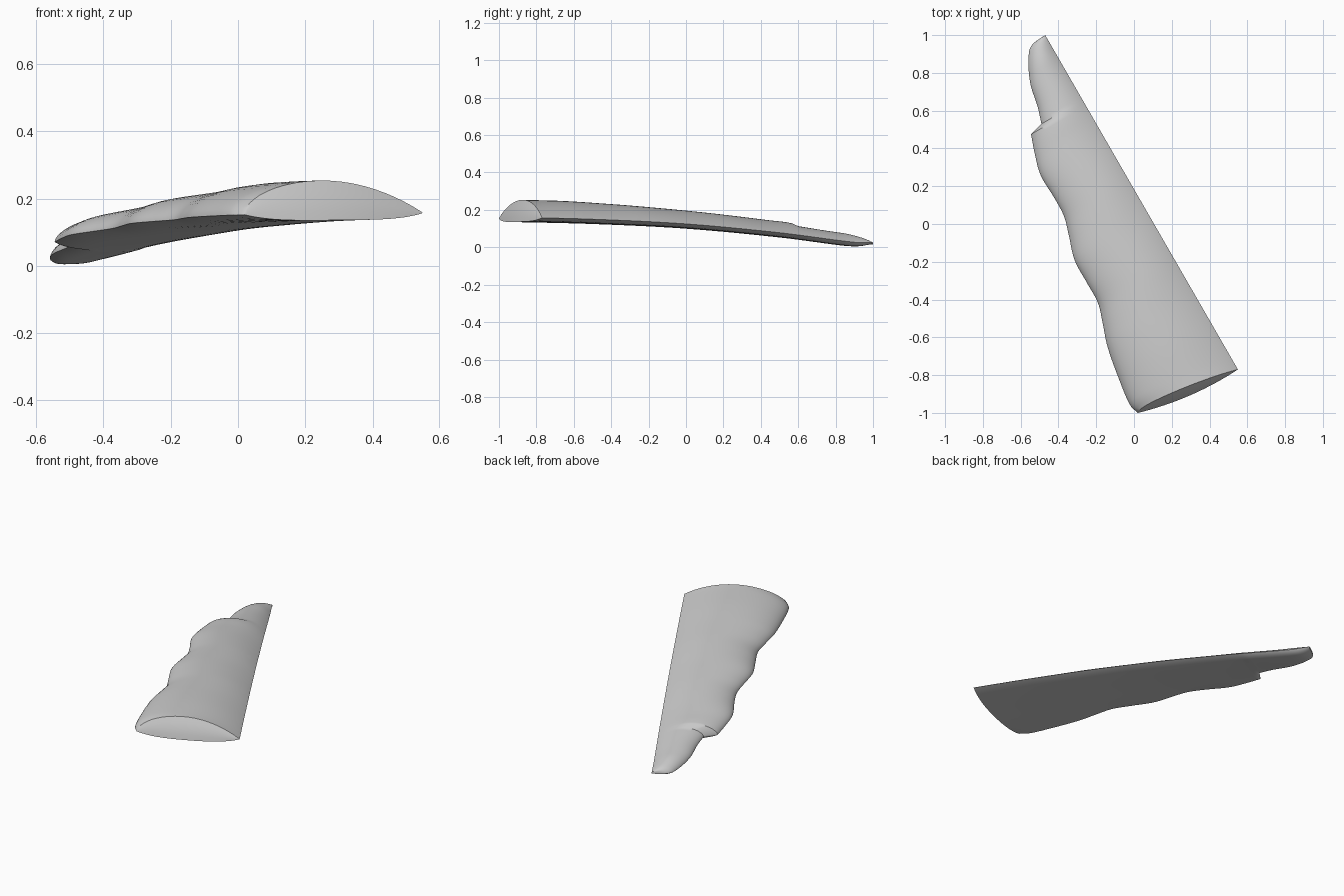
import bpy, bmesh, math
from mathutils import Vector

cube = bpy.data.objects.get("Cube")
if cube:
    bpy.data.objects.remove(cube)

# Straight back edge: origin, long axis and width axis
START, END = Vector((0.55, -0.77)), Vector((-0.47, 1.0))
LENGTH = (END - START).length
AXIS = (END - START).normalized()
SIDE = Vector((-AXIS.y, AXIS.x))

# Wavy finger edge, as plan points, before and after the notch
GRIP = [(0.02, -1), (-0.02, -0.96), (-0.08, -0.82), (-0.14, -0.65), (-0.165, -0.53),
        (-0.19, -0.42), (-0.25, -0.31), (-0.315, -0.19), (-0.345, -0.06), (-0.37, 0.04),
        (-0.42, 0.135), (-0.495, 0.26), (-0.525, 0.37), (-0.545, 0.475)]
TIP = [(-0.49, 0.53), (-0.51, 0.62), (-0.55, 0.75), (-0.557, 0.9), (-0.53, 0.96), (-0.47, 1)]
UNDER = [(-1, 0.137), (-0.5, 0.125), (0, 0.1), (0.5, 0.053), (0.9, 0.002), (1, 0)]
HEIGHT = [(0, 0.1), (0.3, 0.098), (1, 0.077), (1.5, 0.066), (1.63, 0.064),
          (1.645, 0.053), (2.1, 0.045)]


def to_edge(points):
    return [((Vector(p) - START).dot(AXIS), (Vector(p) - START).dot(SIDE)) for p in points]


def interp(knots, x):
    """Smooth Hermite interpolation through sorted knots."""
    x = min(max(x, knots[0][0]), knots[-1][0])
    i = 0
    while i < len(knots) - 2 and x > knots[i + 1][0]:
        i += 1

    def slope(k):
        a, b = knots[max(k - 1, 0)], knots[min(k + 1, len(knots) - 1)]
        return (b[1] - a[1]) / (b[0] - a[0])
    (x0, y0), (x1, y1) = knots[i], knots[i + 1]
    d = x1 - x0
    t = (x - x0) / d
    return (y0 * (1 + 2 * t) * (1 - t) ** 2 + slope(i) * d * t * (1 - t) ** 2
            + y1 * t * t * (3 - 2 * t) + slope(i + 1) * d * t * t * (t - 1))


grip_edge, tip_edge = to_edge(GRIP), to_edge(TIP)
notch = (grip_edge[-1][0] + tip_edge[0][0]) / 2


def width(s):
    return max(0.0, interp(grip_edge if s < notch else tip_edge, s))


def dome(t):
    peak = 0.55
    if t < peak:
        return (1 - (1 - t / peak) ** 2) ** 0.95
    return (1 - ((t - peak) / (1 - peak)) ** 2) ** 0.6


N = 24


def section(s):
    """Upper and lower point rows across the grip at distance s."""
    upper, lower = [], []
    end = math.sqrt(max(0, 1 - max(0, (s - 1.9) / (LENGTH - 1.9)) ** 2))
    fade = max(0, 1 - s / 0.5)
    left_s = s + 0.065 * fade
    w = width(left_s)
    for i in range(N + 1):
        t = (1 - math.cos(math.pi * i / N)) / 2
        f = dome(t)
        base_s = s + (0.065 * t - 0.1 * t * (1 - t)) * fade
        for row, sp in ((upper, base_s + 0.05 * f * fade), (lower, base_s)):
            p = START + AXIS * sp + SIDE * (w * t)
            edge = interp(UNDER, p.y) + 0.015 + 0.01 * (1 - t)
            if row is upper:
                z = edge + interp(HEIGHT, s) * f * end
            else:
                z = edge - 0.019 * (1 - abs(2 * t - 1) ** 4) * end
            row.append(Vector((p.x, p.y, z)))
    return upper, lower


# Stations along the grip, close together at the notch and rounded tip
stations = [notch * i / 64 for i in range(64)] + [grip_edge[-1][0], tip_edge[0][0]]
span = LENGTH - tip_edge[0][0]
stations += [tip_edge[0][0] + span * math.sin(math.pi / 2 * i / 28) for i in range(1, 29)]
stations.sort()

bm = bmesh.new()
rows = [[[bm.verts.new(p) for p in row] for row in section(s)] for s in stations]
for (u0, l0), (u1, l1) in zip(rows, rows[1:]):
    for i in range(N):
        bm.faces.new((u0[i], u1[i], u1[i + 1], u0[i + 1]))
        bm.faces.new((l0[i], l0[i + 1], l1[i + 1], l1[i]))

# Softly rounded butt end
top, bottom = rows[0]
previous = bottom
for k in range(1, 5):
    a = k / 4
    if k == 4:
        current = top
    else:
        current = []
        for b, t in zip(bottom, top):
            p = b.co.lerp(t.co, a)
            p.xy -= AXIS * (0.25 * (t.co.z - b.co.z) * a * (1 - a))
            current.append(bm.verts.new(p))
    for i in range(N):
        bm.faces.new((previous[i], current[i], current[i + 1], previous[i + 1]))
    previous = current

bmesh.ops.remove_doubles(bm, verts=bm.verts, dist=0.0004)
bmesh.ops.recalc_face_normals(bm, faces=bm.faces)
mesh = bpy.data.meshes.new("grip_panel")
bm.to_mesh(mesh)
bm.free()
grip = bpy.data.objects.new("grip_panel", mesh)
bpy.context.collection.objects.link(grip)

# Plain grey surface
grey = bpy.data.materials.new("plain_grey")
grey.use_nodes = True
colour = (0.6, 0.6, 0.6, 1)
grey.diffuse_color = colour
grey.node_tree.nodes["Principled BSDF"].inputs["Base Color"].default_value = colour
mesh.materials.append(grey)

bpy.ops.object.select_all(action="DESELECT")
grip.select_set(True)
bpy.context.view_layer.objects.active = grip
bpy.ops.object.shade_smooth_by_angle(angle=math.radians(40))
